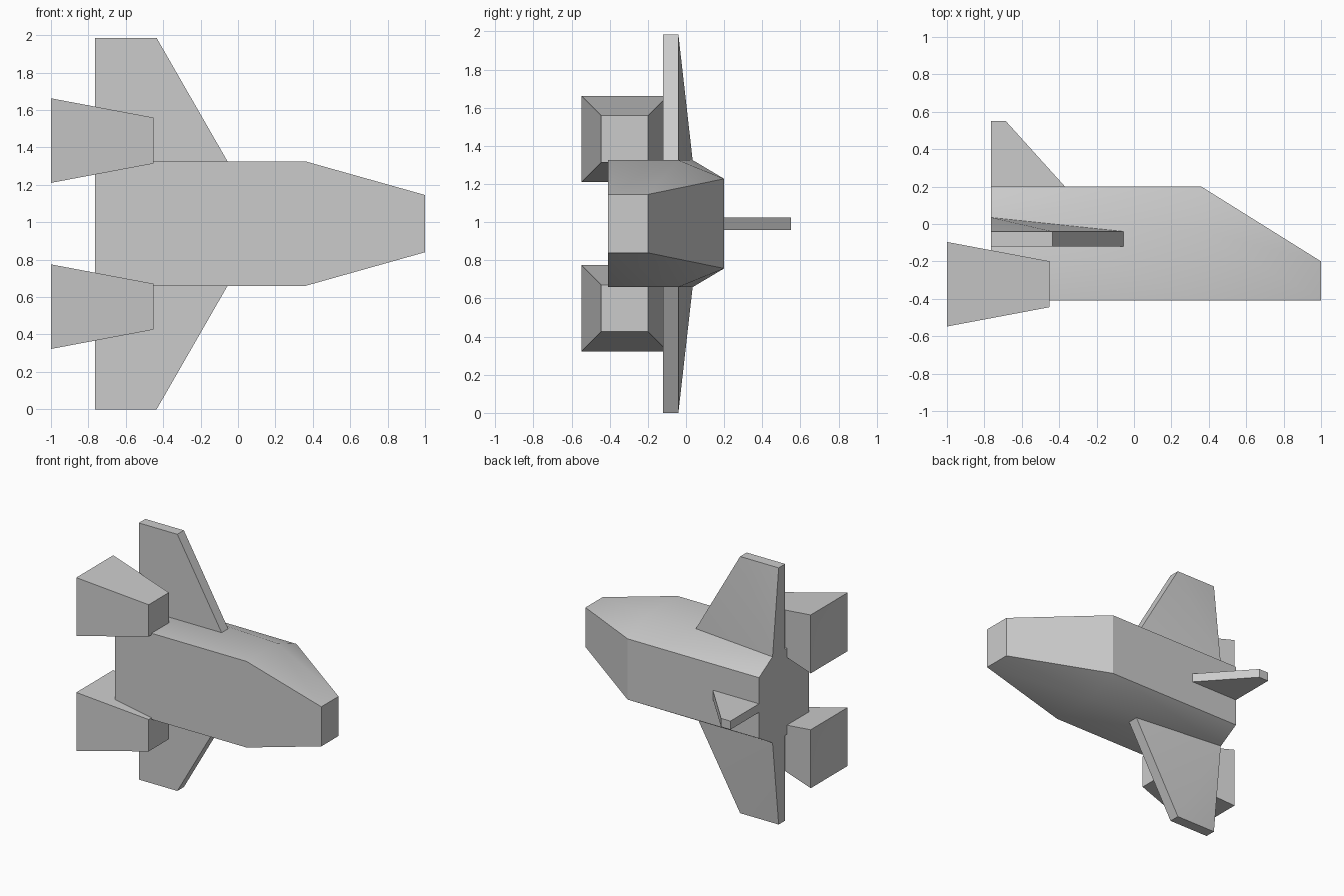
import bpy, bmesh, math
from mathutils import Vector

cube = bpy.data.objects.get("Cube")
if cube:
    bpy.data.objects.remove(cube, do_unlink=True)

GREY = bpy.data.materials.new("light_grey")
GREY.use_nodes = True
GREY.diffuse_color = (0.6, 0.6, 0.6, 1)
GREY.node_tree.nodes["Principled BSDF"].inputs["Base Color"].default_value = (0.6, 0.6, 0.6, 1)

MID = 0.9925   # height of the symmetry plane
REAR = -0.765  # x of the tail end


def solid(name, points, dish=0.0):
    """Convex solid around points; dish pushes the tail face inwards."""
    bm = bmesh.new()
    for p in points:
        bm.verts.new(p)
    bmesh.ops.convex_hull(bm, input=bm.verts[:])
    bmesh.ops.dissolve_limit(bm, angle_limit=math.radians(0.5),
                             verts=bm.verts[:], edges=bm.edges[:])
    bmesh.ops.recalc_face_normals(bm, faces=bm.faces[:])
    if dish:
        tail = min(bm.faces, key=lambda f: f.normal.x)
        for v in bmesh.ops.poke(bm, faces=[tail])["verts"]:
            v.co.x += dish
    mesh = bpy.data.meshes.new(name)
    bm.to_mesh(mesh)
    bm.free()
    mesh.materials.append(GREY)
    obj = bpy.data.objects.new(name, mesh)
    bpy.context.collection.objects.link(obj)
    bpy.ops.object.select_all(action='DESELECT')
    obj.select_set(True)
    bpy.context.view_layer.objects.active = obj
    bpy.ops.object.shade_smooth_by_angle(angle=math.radians(30))
    return obj


def both(points):
    """Points as (x, y, half width), on both sides of the symmetry plane."""
    return [Vector((x, y, MID + s * w)) for x, y, w in points for s in (1, -1)]


# Fuselage: tail, shoulder and nose sections
solid("fuselage", both([
    (REAR, -0.41, 0.333), (REAR, 0.035, 0.333), (REAR, 0.2, 0.235),
    (0.36, -0.41, 0.333), (0.36, -0.04, 0.333), (0.36, 0.2, 0.235),
    (1.0, -0.41, 0.153), (1.0, -0.2, 0.153),
]))

# Tail fin
solid("tail_fin", both([
    (REAR, 0.19, 0.033), (-0.36, 0.19, 0.033),
    (REAR, 0.55, 0.033), (-0.685, 0.55, 0.033),
]))

for side, s in (("upper", 1), ("lower", -1)):
    # Wing, thickest at the rear of its root
    solid(side + "_wing", [(x, y, MID + s * w) for x, y, w in [
        (REAR, -0.12, 0.331), (REAR, 0.035, 0.331),
        (-0.055, -0.12, 0.331), (-0.055, -0.04, 0.331),
        (REAR, -0.12, 0.9925), (REAR, -0.04, 0.9925),
        (-0.435, -0.12, 0.9925), (-0.435, -0.04, 0.9925),
    ]])
    # Flared square engine
    solid(side + "_engine", [
        (x, -0.322 + a * r, MID + s * 0.444 + b * r)
        for x, r in ((-1.0, 0.226), (-0.453, 0.123))
        for a in (-1, 1) for b in (-1, 1)
    ], dish=0.04)
